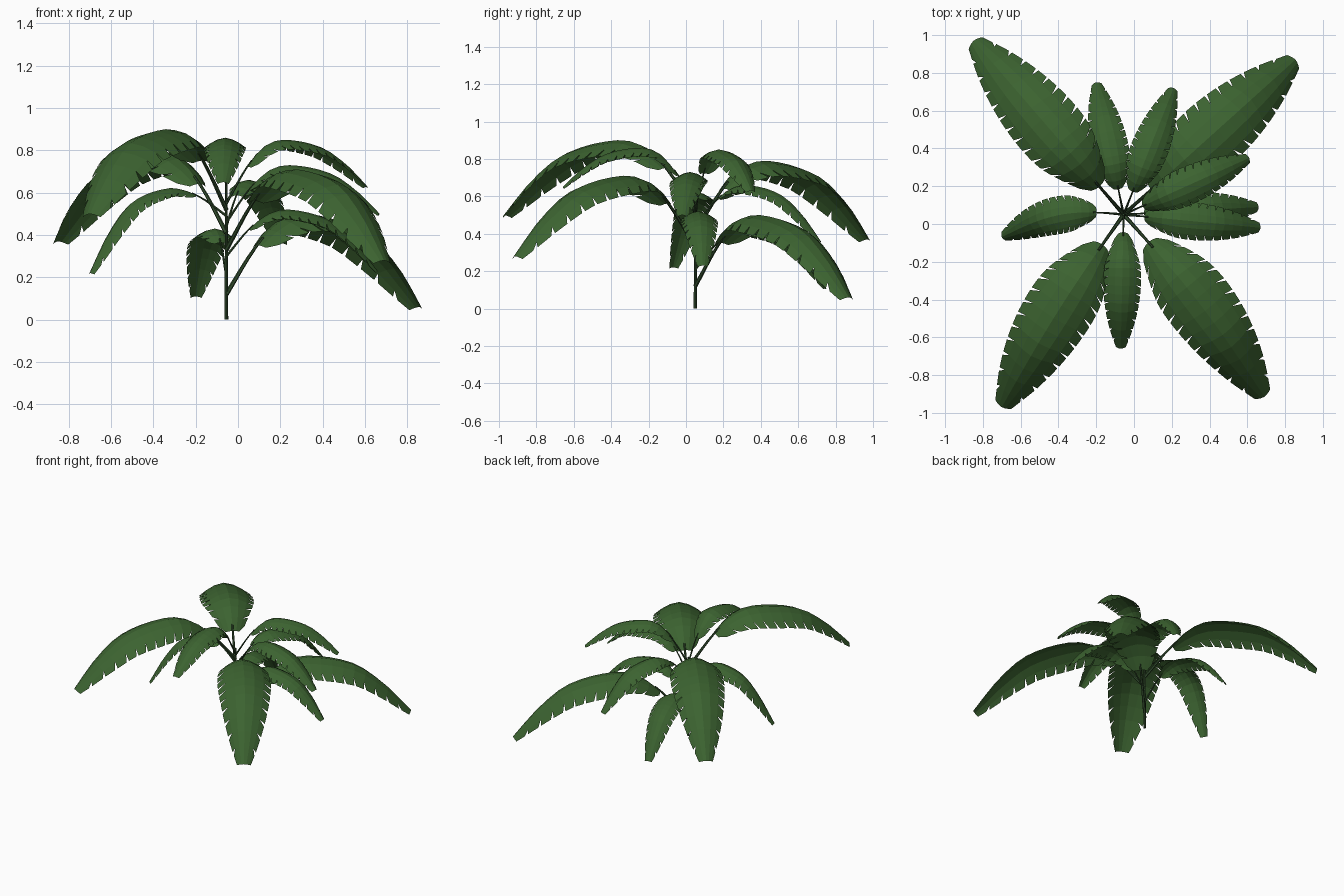
import bpy, bmesh, math
from mathutils import Vector

if "Cube" in bpy.data.objects:
    bpy.data.objects.remove(bpy.data.objects["Cube"])

STEM = Vector((-0.055, 0.05, 0))


def material(name, rgb):
    m = bpy.data.materials.new(name)
    m.diffuse_color = (*rgb, 1)
    m.use_nodes = True
    m.node_tree.nodes["Principled BSDF"].inputs["Base Color"].default_value = m.diffuse_color
    return m


LEAF_MAT = material("leaf_green", (0.045, 0.125, 0.03))
STEM_MAT = material("stem_green", (0.03, 0.07, 0.025))


def smooth_lookup(pts, x):
    """Smooth curve through (x, y) points."""
    n = len(pts)
    i = 0
    while i < n - 2 and x > pts[i + 1][0]:
        i += 1

    def slope(k):
        a, b = pts[max(k - 1, 0)], pts[min(k + 1, n - 1)]
        return (b[1] - a[1]) / (b[0] - a[0])
    (x0, y0), (x1, y1) = pts[i], pts[i + 1]
    h = x1 - x0
    t = (x - x0) / h
    return ((2*t**3 - 3*t**2 + 1) * y0 + (t**3 - 2*t**2 + t) * h * slope(i)
            + (3*t**2 - 2*t**3) * y1 + (t**3 - t**2) * h * slope(i + 1))


def finish(bm, name, mat):
    bmesh.ops.remove_doubles(bm, verts=bm.verts, dist=1e-5)
    me = bpy.data.meshes.new(name)
    bm.to_mesh(me)
    bm.free()
    me.materials.append(mat)
    ob = bpy.data.objects.new(name, me)
    bpy.context.collection.objects.link(ob)
    return ob


def tube(name, path, r0, r1, sides=6):
    bm = bmesh.new()
    rings = []
    for i, p in enumerate(path):
        t = (path[min(i + 1, len(path) - 1)] - path[max(i - 1, 0)]).normalized()
        a = t.orthogonal().normalized() if abs(t.z) > 0.99 else Vector((0, 0, 1)).cross(t).normalized()
        b = t.cross(a)
        r = r0 + (r1 - r0) * i / (len(path) - 1)
        rings.append([bm.verts.new(p + r * (a * math.cos(k * math.tau / sides) + b * math.sin(k * math.tau / sides)))
                      for k in range(sides)])
    for q, s in zip(rings, rings[1:]):
        for k in range(sides):
            j = (k + 1) % sides
            bm.faces.new((q[k], q[j], s[j], s[k]))
    bm.faces.new(rings[0][::-1])
    bm.faces.new(rings[-1])
    return finish(bm, name, STEM_MAT)


WIDTH = [(0, 0.36), (0.08, 0.62), (0.25, 0.92), (0.45, 1.0), (0.7, 0.86), (0.88, 0.58), (1, 0.26)]


def frond(name, tip, peak, rise, half_width, start=0.16, bend=0.0, teeth=13):
    """Arching stalk plus a notched blade from the stem out to the tip."""
    flat = Vector((tip[0] - STEM.x, tip[1] - STEM.y, 0))
    left = Vector((-flat.y, flat.x, 0)).normalized()
    droop = peak - tip[2]
    profile = [(0, peak - rise), (0.15, peak - 0.42 * rise), (0.28, peak - 0.09 * rise), (0.42, peak),
               (0.68, peak - 0.17 * droop), (0.85, peak - 0.53 * droop), (1, tip[2])]

    def point(f):
        p = STEM + flat * f + left * bend * math.sin(math.pi * f)
        p.z = smooth_lookup(profile, f)
        return p

    def blade(t, u):
        t = min(t, 1.0)
        f = start + (1 - start) * t
        tangent = (point(f + 0.01) - point(f - 0.01)).normalized()
        side = Vector((0, 0, 1)).cross(tangent).normalized()
        normal = tangent.cross(side)
        w = half_width * smooth_lookup(WIDTH, t)
        return point(f) + w * (side * u - normal * 0.48 * abs(u) ** 1.7)

    tube(name + "_stalk", [point((start + 0.03) * i / 5) for i in range(6)],
         half_width * 0.05 + 0.002, half_width * 0.035)

    bm = bmesh.new()

    def quad(*tu):
        bm.faces.new([bm.verts.new(blade(t, u)) for t, u in tu])
    cols = (-0.72, -0.38, 0, 0.38, 0.72)
    for i in range(teeth):
        a, b = i / teeth, (i + 1) / teeth
        for u, v in zip(cols, cols[1:]):
            quad((a, u), (b, u), (b, v), (a, v))
        # Forward-leaning teeth along both edges
        oa, ob = (i + 0.42) / teeth, (i + 1.2) / teeth
        quad((a, 0.72), (b, 0.72), (ob, 1), (oa, 1))
        quad((a, -0.72), (oa, -1), (ob, -1), (b, -0.72))
    finish(bm, name + "_blade", LEAF_MAT)


# Central stem
tube("stem", [STEM + Vector((0, 0, z)) for z in (0, 0.2, 0.4, 0.6)], 0.009, 0.006, 8)

# Four large leaves
BIG = 0.185
frond("large_leaf_back_left", (-0.85, 0.97, 0.37), 0.79, 0.38, BIG)
frond("large_leaf_back_right", (0.855, 0.87, 0.06), 0.50, 0.38, BIG)
frond("large_leaf_front_right", (0.69, -0.915, 0.28), 0.71, 0.38, BIG, bend=0.03)
frond("large_leaf_front_left", (-0.70, -0.97, 0.50), 0.90, 0.38, BIG, bend=-0.02)

# Seven small leaves
SMALL = 0.1
frond("small_leaf_back_left", (-0.20, 0.75, 0.11), 0.43, 0.22, SMALL, 0.19)
frond("small_leaf_back_right", (0.21, 0.72, 0.36), 0.66, 0.22, SMALL, 0.18)
frond("small_leaf_right_upper", (0.61, 0.35, 0.63), 0.85, 0.30, SMALL, 0.15)
frond("small_leaf_right_lower", (0.66, 0.09, 0.23), 0.52, 0.22, SMALL, 0.15)
frond("small_leaf_right_middle", (0.67, -0.02, 0.50), 0.73, 0.27, SMALL, 0.15)
frond("small_leaf_front", (-0.07, -0.66, 0.65), 0.86, 0.30, SMALL, 0.13)
frond("small_leaf_left", (-0.70, -0.07, 0.22), 0.62, 0.13, SMALL, 0.21, bend=-0.06)
